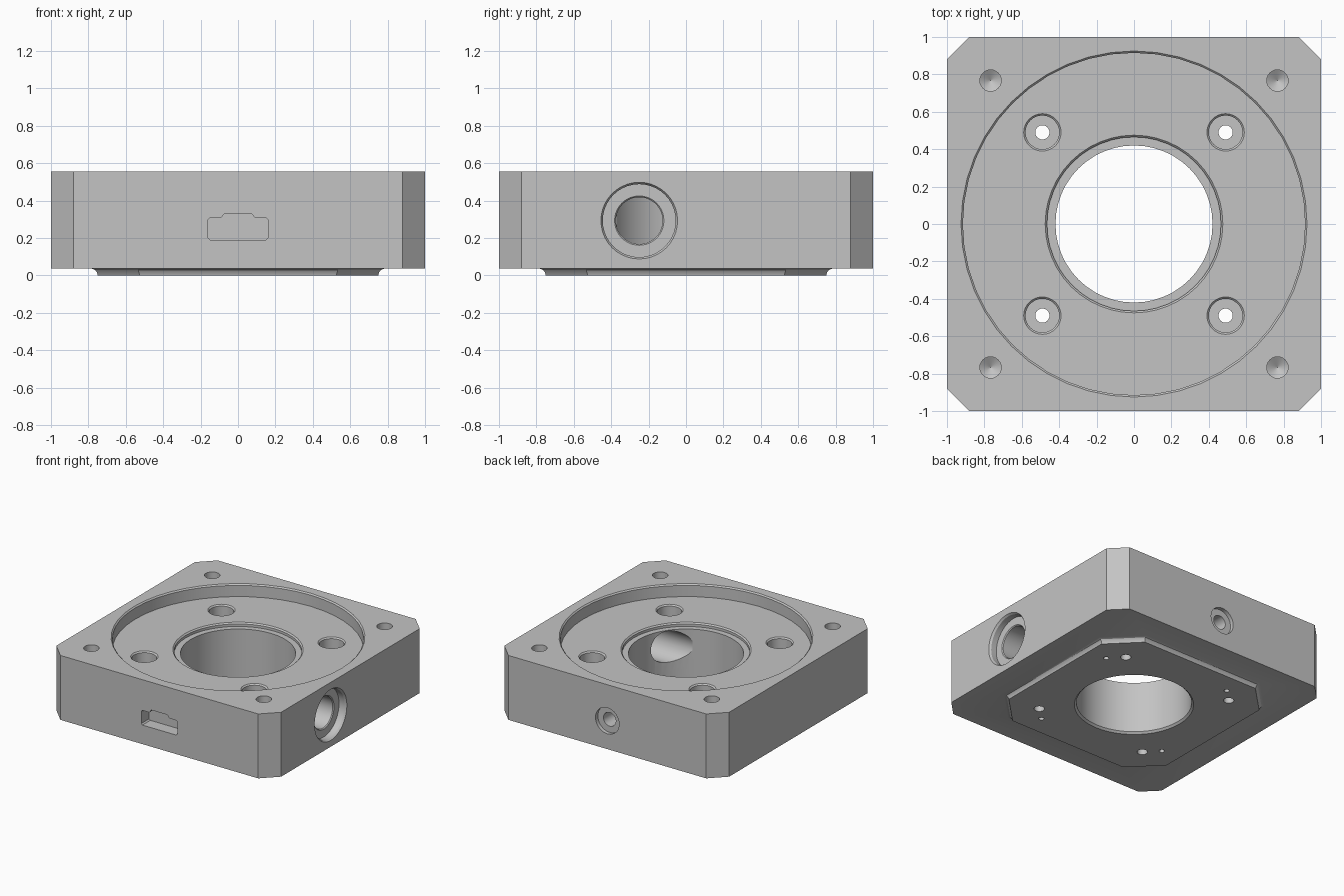
import bpy, bmesh, math
from mathutils import Matrix, Vector

cube = bpy.data.objects.get("Cube")
if cube:
    bpy.data.objects.remove(cube, do_unlink=True)

metal = bpy.data.materials.new("grey_metal")
metal.use_nodes = True
GREY = (0.55, 0.55, 0.55, 1)
metal.diffuse_color = GREY
metal.node_tree.nodes["Principled BSDF"].inputs["Base Color"].default_value = GREY


def loft(name, rings, matrix=Matrix()):
    """Closed solid skinned through rings of equal point count."""
    bm = bmesh.new()
    loops = [[bm.verts.new(matrix @ Vector(p)) for p in ring] for ring in rings]
    n = len(loops[0])
    for low, high in zip(loops, loops[1:]):
        for i in range(n):
            j = (i + 1) % n
            bm.faces.new((low[i], low[j], high[j], high[i]))
    bm.faces.new(loops[0][::-1])
    bm.faces.new(loops[-1])
    bmesh.ops.recalc_face_normals(bm, faces=bm.faces)
    mesh = bpy.data.meshes.new(name)
    bm.to_mesh(mesh)
    bm.free()
    mesh.materials.append(metal)
    obj = bpy.data.objects.new(name, mesh)
    bpy.context.collection.objects.link(obj)
    return obj


def octagon(half, flat, z):
    """Square with chamfered corners."""
    pts = []
    for k in range(4):
        turn = Matrix.Rotation(k * math.pi / 2, 3, "Z")
        pts += [turn @ Vector((half, -flat, z)), turn @ Vector((half, flat, z))]
    return pts


def lathe(name, profile, matrix=Matrix(), sides=32):
    """Solid of revolution from (radius, height) pairs."""
    angles = [2 * math.pi * i / sides for i in range(sides)]
    rings = [[(r * math.cos(a), r * math.sin(a), z) for a in angles] for r, z in profile]
    return loft(name, rings, matrix)


def at(x, y, z=0):
    return Matrix.Translation((x, y, z))


# Housing block with raised, filleted foot pad
TOP, FLOOR = 0.555, 0.455
housing = loft("housing", [
    octagon(0.75, 0.525, 0), octagon(0.755, 0.53, 0.018),
    octagon(0.765, 0.535, 0.03), octagon(0.785, 0.54, 0.037),
    octagon(1, 0.88, 0.037), octagon(1, 0.88, TOP)])

cutters = []

# Central bore, seat step and wide top recess
cutters.append(lathe("bore_cutter", [
    (0.435, -0.1), (0.435, 0), (0.42, 0.015), (0.42, FLOOR - 0.03),
    (0.465, FLOOR - 0.03), (0.465, FLOOR - 0.01), (0.475, FLOOR),
    (0.915, FLOOR), (0.915, TOP - 0.01), (0.925, TOP), (0.925, 0.7)], sides=48))

for k in range(4):
    turn = Matrix.Rotation(k * math.pi / 2, 4, "Z")
    # Counterbored through holes in the recess floor
    cutters.append(lathe("screw_cutter", [
        (0.038, -0.1), (0.038, 0.2), (0.09, 0.2), (0.09, FLOOR - 0.01),
        (0.1, FLOOR), (0.1, 0.5)], turn @ at(0.49, 0.49)))
    # Blind conical-bottom corner holes
    cutters.append(lathe("corner_cutter", [
        (0.001, 0.3), (0.057, 0.335), (0.057, 0.7)], turn @ at(0.767, 0.767), 24))
    # Small pin holes underneath
    cutters.append(lathe("pin_cutter", [
        (0.02, -0.1), (0.02, 0.12), (0.001, 0.13)], turn @ at(0.59, 0.387), 16))

# Side port opening into the bore
to_right = Matrix.Rotation(math.pi / 2, 4, "Y")
cutters.append(lathe("port_cutter", [
    (0.125, 0.2), (0.125, 0.93), (0.132, 0.937), (0.195, 0.937),
    (0.195, 0.985), (0.205, 1), (0.205, 1.1)],
    at(0, -0.25, 0.293) @ to_right, 40))

# Blind counterbored hole in the back
to_back = Matrix.Rotation(-math.pi / 2, 4, "X")
cutters.append(lathe("back_hole_cutter", [
    (0.055, 0.65), (0.055, 0.97), (0.105, 0.97), (0.105, 1.1)],
    at(0, 0, 0.265) @ to_back))

# Stepped connector slot in the front
half = [(0.15, 0.19), (0.16, 0.2), (0.16, 0.298), (0.15, 0.308),
        (0.09, 0.308), (0.08, 0.318), (0.08, 0.322), (0.07, 0.332)]
outline = half + [(-x, z) for x, z in reversed(half)]
cutters.append(loft("slot_cutter", [[(x, y, z) for x, z in outline] for y in (-1.1, -0.9)]))

# Cut everything out of the housing
for cutter in cutters:
    cutter.hide_render = True
    mod = housing.modifiers.new(cutter.name, "BOOLEAN")
    mod.operation = "DIFFERENCE"
    mod.solver = "EXACT"
    mod.object = cutter
bpy.context.view_layer.update()
graph = bpy.context.evaluated_depsgraph_get()
result = bpy.data.meshes.new_from_object(housing.evaluated_get(graph))
housing.modifiers.clear()
housing.data = result
for cutter in cutters:
    bpy.data.objects.remove(cutter, do_unlink=True)

bpy.ops.object.select_all(action="DESELECT")
housing.select_set(True)
bpy.context.view_layer.objects.active = housing
bpy.ops.object.shade_smooth_by_angle(angle=math.radians(25))
